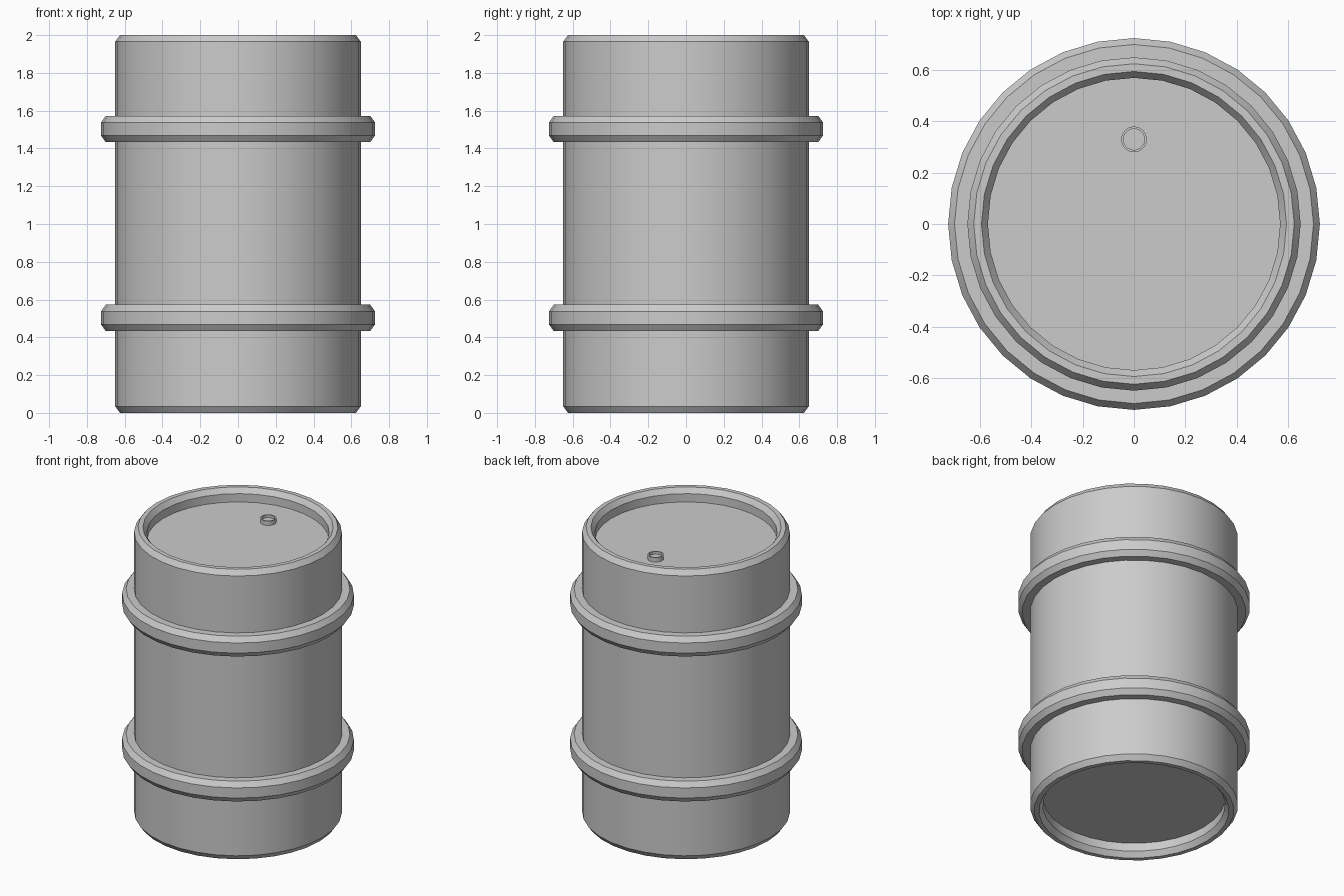
import bpy
import bmesh
from math import radians, tau
from mathutils import Matrix

cube = bpy.data.objects.get("Cube")
if cube:
    bpy.data.objects.remove(cube, do_unlink=True)

SIDES = 32
CHAMFER = 0.035

steel = bpy.data.materials.new("grey_steel")
steel.use_nodes = True
GREY = (0.6, 0.6, 0.6, 1)
steel.diffuse_color = GREY
steel.node_tree.nodes["Principled BSDF"].inputs["Base Color"].default_value = GREY


def lathe(name, profile, location=(0, 0, 0), closed=False):
    """Turn (radius, z) points around z; points on the axis make a cap."""
    bm = bmesh.new()
    verts = [bm.verts.new((r, 0, z)) for r, z in profile]
    pairs = list(zip(verts, verts[1:]))
    if closed:
        pairs.append((verts[-1], verts[0]))
    edges = [bm.edges.new(p) for p in pairs]
    bmesh.ops.spin(bm, geom=verts + edges, axis=(0, 0, 1), cent=(0, 0, 0),
                   angle=tau, steps=SIDES, use_merge=True)
    bmesh.ops.remove_doubles(bm, verts=bm.verts, dist=0.0005)
    bmesh.ops.recalc_face_normals(bm, faces=bm.faces)
    bmesh.ops.transform(bm, matrix=Matrix.Translation(location), verts=bm.verts)
    mesh = bpy.data.meshes.new(name)
    bm.to_mesh(mesh)
    bm.free()
    mesh.materials.append(steel)
    obj = bpy.data.objects.new(name, mesh)
    bpy.context.collection.objects.link(obj)
    bpy.ops.object.select_all(action="DESELECT")
    obj.select_set(True)
    bpy.context.view_layer.objects.active = obj
    bpy.ops.object.shade_smooth_by_angle(angle=radians(30))
    return obj


# Drum shell: recessed lid, chamfered rim and wall, mirrored for the base
LID = 1.908
upper = [(0, LID), (0.57, LID), (0.57, 2 - CHAMFER), (0.595, 2),
         (0.625, 2), (0.65, 2 - CHAMFER)]
lower = [(r, 2 - z) for r, z in reversed(upper)]
lathe("drum_body", upper + lower)

# Rolling hoops
hoop = [(0.64, 0.07), (0.70, 0.07), (0.725, CHAMFER)]
hoop += [(r, -z) for r, z in reversed(hoop)]
for name, height in (("lower_hoop", 0.503), ("upper_hoop", 1.503)):
    lathe(name, hoop, (0, 0, height), closed=True)

# Bung on the lid, with a sunken centre
lathe("bung", [(0, 0.012), (0.041, 0.012), (0.041, 0.03), (0.05, 0.03),
               (0.05, -0.005)], (0, 0.33, LID))
